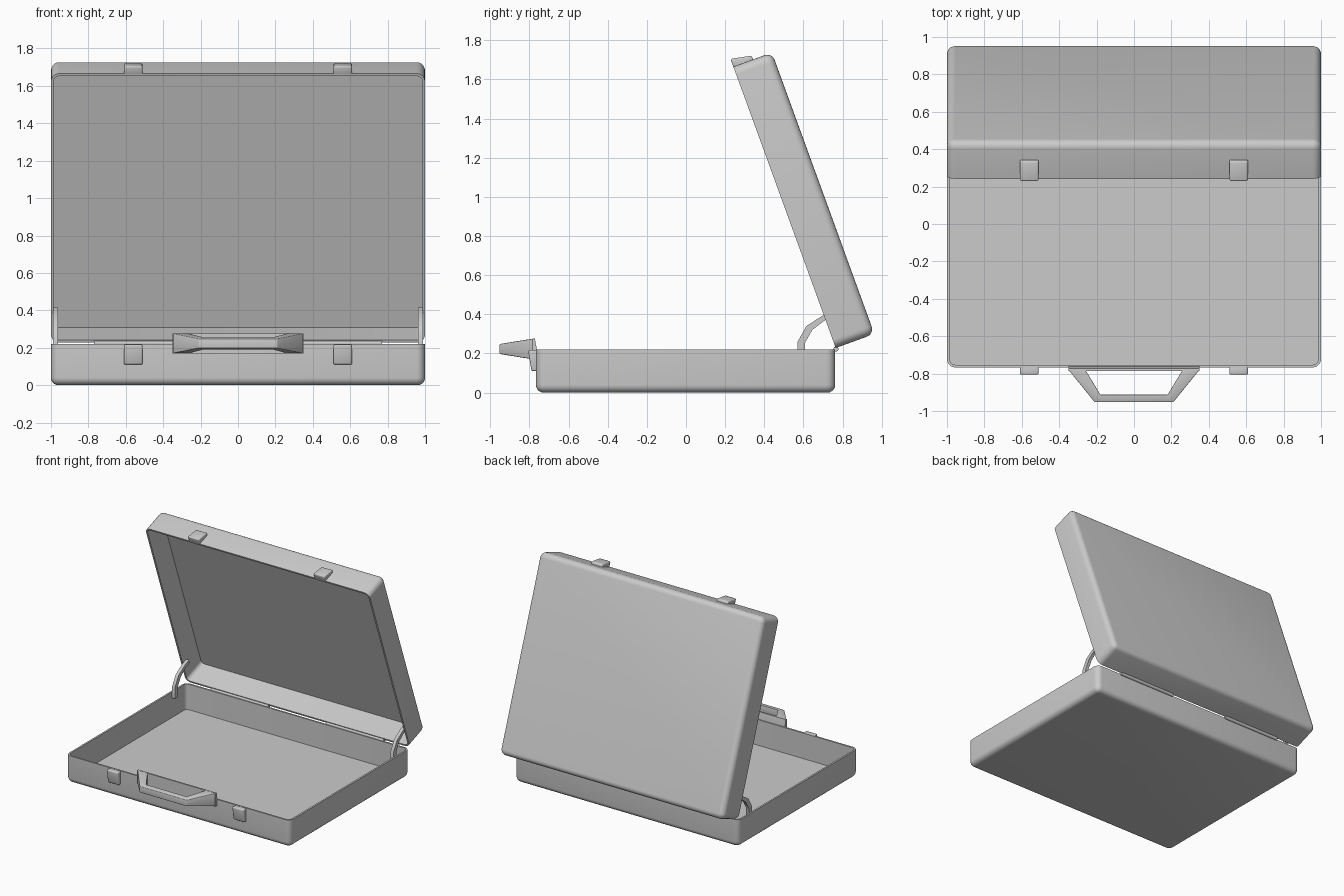
import bpy, bmesh, math
from mathutils import Matrix, Vector

if "Cube" in bpy.data.objects:
    bpy.data.objects.remove(bpy.data.objects["Cube"])

grey = bpy.data.materials.new("light_grey")
grey.diffuse_color = (0.6, 0.6, 0.6, 1)
grey.use_nodes = True
grey.node_tree.nodes["Principled BSDF"].inputs["Base Color"].default_value = grey.diffuse_color

FRONT, BACK, H = -0.767, 0.762, 0.22
WALL, R = 0.014, 0.045
PIVOT = Vector((0, 0.765, 0.228))
# Lid parts are modelled closed, relative to the hinge line, then swung open
OPEN = Matrix.Translation(PIVOT) @ Matrix.Rotation(math.radians(-70), 4, 'X')


def finish(name, bm, matrix=None, bevel=0):
    bmesh.ops.recalc_face_normals(bm, faces=bm.faces)
    if matrix:
        bm.transform(matrix)
    if bevel:
        edges = [e for e in bm.edges if e.calc_face_angle(0) > 0.4]
        bmesh.ops.bevel(bm, geom=edges, offset=bevel, segments=3,
                        profile=0.5, affect='EDGES', clamp_overlap=True)
    me = bpy.data.meshes.new(name)
    bm.to_mesh(me)
    bm.free()
    me.materials.append(grey)
    ob = bpy.data.objects.new(name, me)
    bpy.context.collection.objects.link(ob)
    return ob


def loft(rings, bm=None):
    """Skin a row of closed loops and cap both ends."""
    bm = bm or bmesh.new()
    vs = [[bm.verts.new(p) for p in ring] for ring in rings]
    n = len(vs[0])
    for a, b in zip(vs, vs[1:]):
        for i in range(n):
            j = (i + 1) % n
            bm.faces.new((a[i], a[j], b[j], b[i]))
    bm.faces.new(vs[0][::-1])
    bm.faces.new(vs[-1])
    return bm


def round_rect(inset, z, y0, y1):
    r = max(R - inset, 0.006)
    hx, cy, hy = 1 - inset, (y0 + y1) / 2, (y1 - y0) / 2 - inset
    pts = []
    for k, (sx, sy) in enumerate(((1, 1), (-1, 1), (-1, -1), (1, -1))):
        for s in range(6):
            a = math.radians(90 * k + 18 * s)
            pts.append((sx * (hx - r) + r * math.cos(a),
                        cy + sy * (hy - r) + r * math.sin(a), z))
    return pts


def tray(h, y0, y1):
    """Open shell: rounded outer floor edge, thin rim, flat inner floor."""
    b = 0.04
    prof = [(b - b * math.sin(math.radians(18 * s)),
             b - b * math.cos(math.radians(18 * s))) for s in range(6)]
    prof += [(0, h), (WALL, h), (WALL, WALL)]
    return loft([round_rect(i, z, y0, y1) for i, z in prof])


# Case halves
finish("base_tray", tray(H, FRONT, BACK))
flip = Matrix.Translation((0, 0, 0.21)) @ Matrix.Diagonal((1, 1, -1, 1))
lid = tray(0.21, -1.53, 0)
lid.transform(flip)
finish("lid", lid, OPEN)


def prism(profile, x0, x1):
    return loft([[(x, y, z) for y, z in profile] for x in (x0, x1)])


for side, s in (("left", -1), ("right", 1)):
    # Latches: wedge blocks thickest at the rim
    x0, x1 = s * 0.56 - 0.05, s * 0.56 + 0.05
    finish(f"base_latch_{side}",
           prism([(FRONT + 0.01, 0.11), (FRONT - 0.022, 0.11),
                  (FRONT - 0.04, 0.218), (FRONT + 0.01, 0.218)], x0, x1), bevel=0.009)
    finish(f"lid_latch_{side}",
           prism([(-1.52, 0.0), (-1.572, 0.0), (-1.55, 0.107), (-1.52, 0.107)],
                 x0, x1), OPEN, bevel=0.009)

    # Hinge barrels
    bm = bmesh.new()
    bmesh.ops.create_cone(bm, cap_ends=True, segments=16, radius1=0.013,
                          radius2=0.013, depth=0.51,
                          matrix=Matrix.Translation((s * 0.515, 0.766, 0.223))
                          @ Matrix.Rotation(math.pi / 2, 4, 'Y'))
    finish(f"hinge_{side}", bm)

    # Curved lid stays
    outer = [(0.57, 0.17), (0.57, 0.26), (0.615, 0.34), (0.70, 0.395), (0.75, 0.415)]
    inner = [(0.755, 0.385), (0.71, 0.37), (0.645, 0.32), (0.608, 0.255), (0.605, 0.17)]
    finish(f"lid_stay_{side}", prism(outer + inner, s * 0.962, s * 0.988))

# Handle: tapered arms and grip, with a mounting plate behind
ZC = 0.223
stations = [(-0.35, -0.78, 0.053, -0.26, -0.78, 0.053),
            (-0.21, -0.953, 0.025, -0.18, -0.912, 0.032)]
stations += [(-a, b, c, -d, e, f) for a, b, c, d, e, f in reversed(stations)]
finish("handle", loft([[(a, b, ZC - c), (a, b, ZC + c), (d, e, ZC + f), (d, e, ZC - f)]
                       for a, b, c, d, e, f in stations]), bevel=0.004)
finish("handle_plate", prism([(-0.76, ZC - 0.053), (-0.785, ZC - 0.053),
                              (-0.785, ZC + 0.053), (-0.772, ZC + 0.053),
                              (-0.76, 0.21)], -0.35, 0.35))

# Smooth shading with sharp edges kept
for ob in bpy.context.collection.objects:
    ob.select_set(True)
    bpy.context.view_layer.objects.active = ob
bpy.ops.object.shade_smooth_by_angle(angle=math.radians(35))
